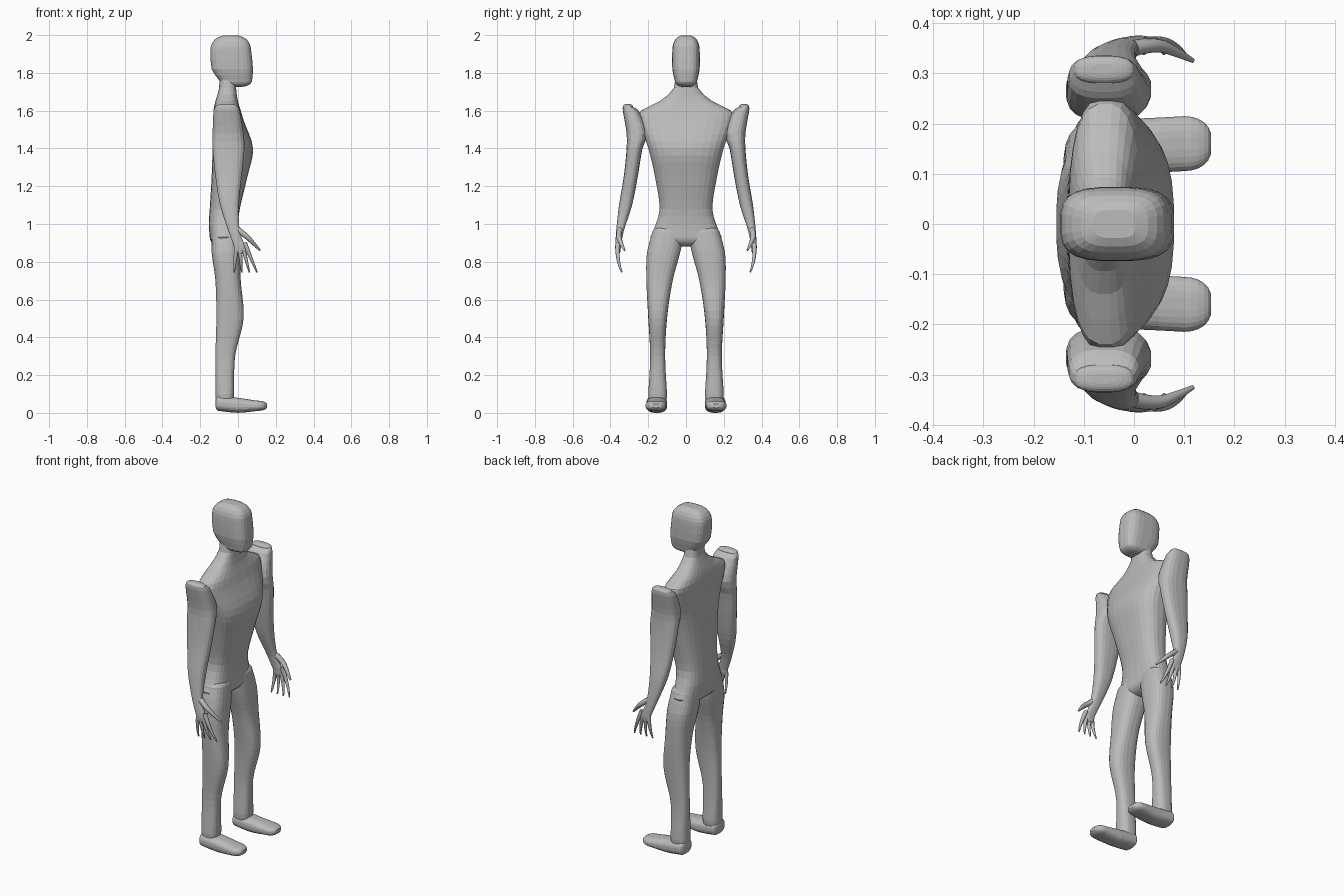
import bpy
from math import sin, cos, pi, copysign

cube = bpy.data.objects.get("Cube")
if cube:
    bpy.data.objects.remove(cube, do_unlink=True)

shade = (.5, .5, .5, 1)
grey = bpy.data.materials.new("plain grey")
grey.use_nodes = True
grey.diffuse_color = shade
grey.node_tree.nodes["Principled BSDF"].inputs["Base Color"].default_value = shade


def blend(before, start, end, after, f):
    """Ring at fraction f between start and end, with smooth slopes along the axis."""
    span = end[0] - start[0]
    ring = [start[0] + span * f]
    for b, s, e, a in list(zip(before, start, end, after))[1:]:
        slope_s = (e - b) / (end[0] - before[0]) * span
        slope_e = (a - s) / (after[0] - start[0]) * span
        g = 1 - f
        ring.append(g * g * (s + f * (2 * s + slope_s)) + f * f * (e + g * (2 * e - slope_e)))
    return ring


def dome(ring, height):
    """Rings that round off an end; a negative height points down the axis."""
    t, a_min, a_max, b_min, b_max = ring
    a_mid, b_mid = (a_min + a_max) / 2, (b_min + b_max) / 2
    rings = []
    for k in range(1, 6):
        angle = k / 6 * pi / 2
        size = cos(angle) ** .7
        rings.append([t + height * sin(angle),
                      a_mid + (a_min - a_mid) * size, a_mid + (a_max - a_mid) * size,
                      b_mid + (b_min - b_mid) * size, b_mid + (b_max - b_mid) * size])
    return rings


def add_object(name, data):
    data.materials.append(grey)
    bpy.context.collection.objects.link(bpy.data.objects.new(name, data))


def loft(name, sections, low_cap, high_cap, axis="z", power=2.6, sides=24, side=1):
    """Skin rounded sections (position, a_min, a_max, b_min, b_max) and dome both ends."""
    rings = dome(sections[0], -low_cap)[::-1]
    last = len(sections) - 1
    for i in range(last):
        around = [sections[max(0, min(last, i + k))] for k in range(-1, 3)]
        steps = max(2, round((around[2][0] - around[1][0]) / .04))
        rings += [blend(*around, s / steps) for s in range(steps)]
    rings.append(sections[-1])
    rings += dome(sections[-1], high_cap)

    verts = []
    for t, a_min, a_max, b_min, b_max in rings:
        for k in range(sides):
            angle = 2 * pi * (k + .5) / sides
            c, s = cos(angle), sin(angle)
            a = (a_min + a_max + (a_max - a_min) * copysign(abs(c) ** (2 / power), c)) / 2
            b = (b_min + b_max + (b_max - b_min) * copysign(abs(s) ** (2 / power), s)) / 2
            verts.append((a, b * side, t) if axis == "z" else (t, a * side, b))
    faces = [tuple(range(sides))[::-1], tuple(range(len(verts) - sides, len(verts)))]
    for start in range(0, len(verts) - sides, sides):
        for k in range(sides):
            low, low_next = start + k, start + (k + 1) % sides
            faces.append((low, low_next, low_next + sides, low + sides))
    mesh = bpy.data.meshes.new(name)
    mesh.from_pydata(verts, [], faces)
    if side < 0:
        mesh.flip_normals()
    add_object(name, mesh)


def centred(rows):
    """Sections given as (height, back, front, half width), even about the middle."""
    return [(z, back, front, -half, half) for z, back, front, half in rows]


def finger(name, points, thickness, side):
    """Round finger that narrows to its tip."""
    curve = bpy.data.curves.new(name, "CURVE")
    curve.dimensions = "3D"
    curve.bevel_depth = thickness
    curve.bevel_resolution = 2
    curve.resolution_u = 4
    curve.use_fill_caps = True
    line = curve.splines.new("NURBS")
    line.points.add(len(points) - 1)
    line.use_endpoint_u = True
    line.order_u = 3
    for k, (point, (x, y, z)) in enumerate(zip(line.points, points)):
        point.co = (x, y * side, z, 1)
        point.radius = 1 - .7 * (k / (len(points) - 1)) ** 2
    add_object(name, curve)


# Torso from the crotch through the sloping shoulders into the neck
loft("torso", centred([
    (.93, -.15, 0, .19), (1, -.155, 0, .16), (1.08, -.15, .01, .14),
    (1.25, -.14, .05, .165), (1.4, -.135, .08, .2), (1.55, -.13, .03, .25),
    (1.6, -.13, .015, .24), (1.65, -.12, 0, .14), (1.72, -.1, -.01, .065),
    (1.8, -.1, -.01, .06)]), low_cap=.05, high_cap=.02, sides=28)

# Narrow boxy head with a forward jaw
loft("head", centred([
    (1.76, -.1, .075, .06), (1.82, -.14, .08, .073), (1.92, -.147, .07, .073)]),
    low_cap=.035, high_cap=.08, power=3.2)

for side, label in ((1, "left_"), (-1, "right_")):
    # Leg, from ankle to hip
    loft(label + "leg", [
        (.1, -.12, -.02, .1, .2), (.3, -.12, -.015, .11, .19), (.5, -.115, .03, .1, .2),
        (.7, -.12, .015, .07, .21), (.85, -.14, .01, .03, .207), (.95, -.14, 0, .01, .18)],
        low_cap=.08, high_cap=.04, side=side)

    # Foot, from heel to toe
    loft(label + "foot", [
        (-.1, .1, .21, .01, .09), (0, .1, .21, 0, .08), (.1, .105, .215, .01, .065)],
        low_cap=.02, high_cap=.055, axis="x", side=side)

    # Arm, from the palm up to the peaked shoulder
    loft(label + "arm", [
        (.88, -.02, .04, .345, .375), (.96, -.05, .01, .33, .37), (1.1, -.095, .005, .285, .355),
        (1.25, -.12, .02, .255, .33), (1.4, -.135, .035, .23, .315), (1.48, -.135, .03, .205, .315),
        (1.6, -.13, .01, .25, .335), (1.62, -.12, 0, .28, .335)],
        low_cap=.04, high_cap=.015, sides=20, side=side)

    # Thumb reaching forward and four fingers fanning down
    finger(label + "thumb", [(0, .35, .97), (.04, .36, .94), (.08, .345, .9), (.117, .325, .86)],
           .016, side)
    for n, kind in enumerate(("index", "middle", "ring", "little")):
        root, tip = .035 - .014 * n, .1 - .04 * n
        middle = (root + tip) / 2
        finger(label + kind + "_finger", [(root, .36, .9), (middle, .37, .82), (tip, .34, .745)],
               .013, side)
